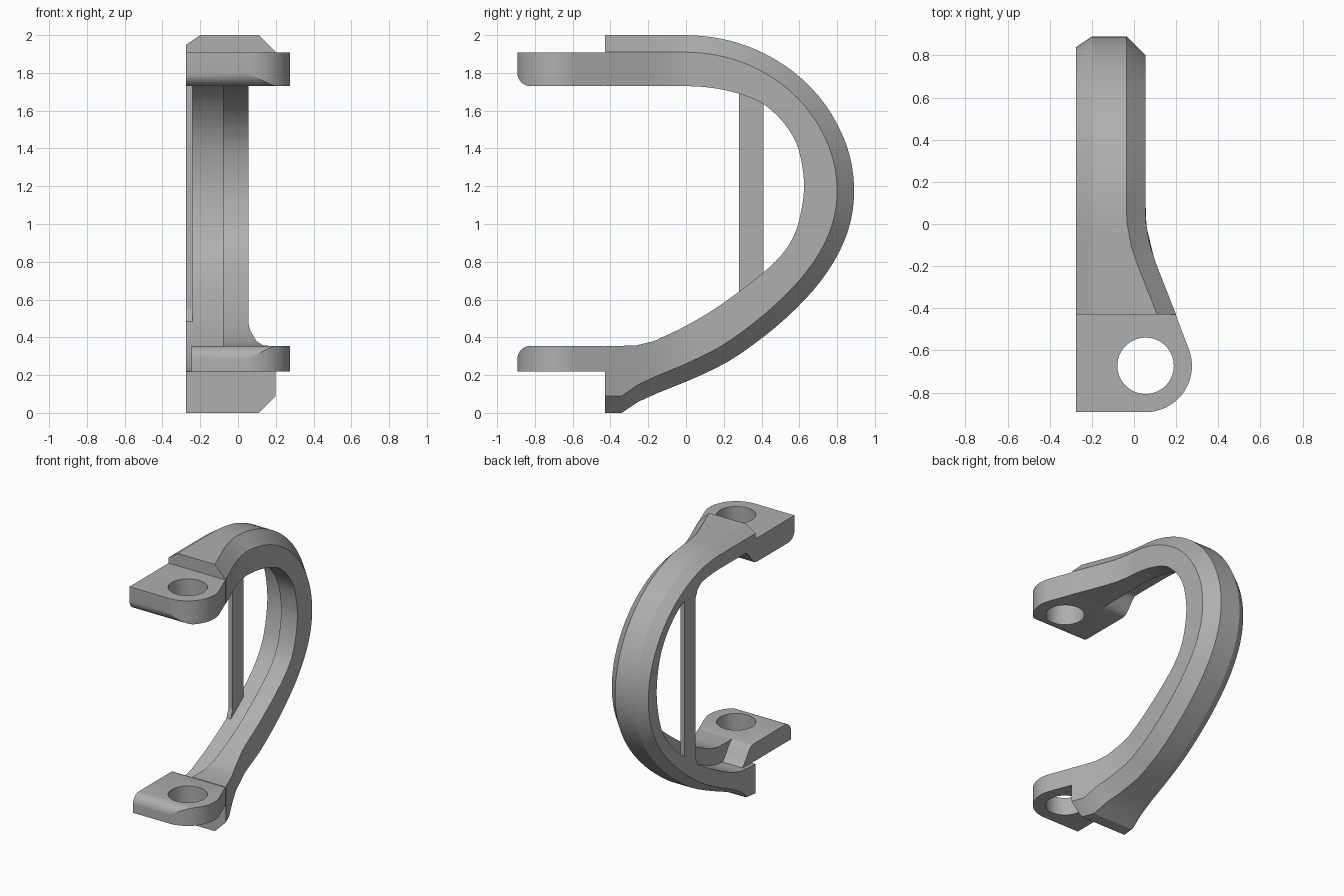
import bpy, bmesh, math
from mathutils import Vector

cube = bpy.data.objects.get("Cube")
if cube:
    bpy.data.objects.remove(cube, do_unlink=True)

grey = bpy.data.materials.new("plain grey")
grey.use_nodes = True
shade = (0.43, 0.43, 0.43, 1)
grey.diffuse_color = shade
grey.node_tree.nodes["Principled BSDF"].inputs["Base Color"].default_value = shade

LEFT = -0.275      # flat side of the whole part
EYE = (0.055, -0.673)


def loft(name, rings):
    """Skin a row of equal closed rings and cap both ends."""
    bm = bmesh.new()
    rows = [[bm.verts.new(p) for p in ring] for ring in rings]
    for a, b in zip(rows, rows[1:]):
        for i in range(len(a)):
            j = (i + 1) % len(a)
            bm.faces.new((a[i], a[j], b[j], b[i]))
    bm.faces.new(rows[0])
    bm.faces.new(rows[-1])
    bmesh.ops.recalc_face_normals(bm, faces=bm.faces)
    mesh = bpy.data.meshes.new(name)
    bm.to_mesh(mesh)
    bm.free()
    mesh.materials.append(grey)
    obj = bpy.data.objects.new(name, mesh)
    bpy.context.collection.objects.link(obj)
    return obj


def prism_x(name, profile, x0, x1):
    return loft(name, [[(x, y, z) for y, z in profile] for x in (x0, x1)])


def prism_z(name, plan, z0, z1):
    return loft(name, [[(x, y, z) for x, y in plan] for z in (z0, z1)])


def arc(cx, cy, r, start, end, steps):
    angles = [math.radians(start + (end - start) * i / steps) for i in range(steps + 1)]
    return [(cx + r * math.cos(a), cy + r * math.sin(a)) for a in angles]


def smooth(obj):
    bpy.ops.object.select_all(action='DESELECT')
    obj.select_set(True)
    bpy.context.view_layer.objects.active = obj
    bpy.ops.object.shade_smooth_by_angle(angle=math.radians(25))


def cut(obj, cutter, operation):
    mod = obj.modifiers.new(operation.lower(), 'BOOLEAN')
    mod.operation, mod.object, mod.solver = operation, cutter, 'EXACT'
    cutter.hide_render = True
    cutter.hide_set(True)


def right_edge(y):
    """The bow widens toward the tabs at its front ends."""
    if y > 0.06:
        return 0.055
    if y > -0.2:
        return 0.055 + 0.8 * (0.06 - y) ** 2
    return 0.109 + 0.395 * (-0.2 - y)


def spline(a, b, c, d, t):
    """Smooth point between b and c."""
    return 0.5 * (2 * b + (c - a) * t + (2 * a - 5 * b + 4 * c - d) * t * t
                  + (3 * b - a - 3 * c + d) * t ** 3)


# Curved bow: outer and inner (y, z) pairs from the upper end to the lower lip
stations = [Vector(s) for s in [
    (-.43, 2, -.43, 1.73), (-.2, 2, -.2, 1.73), (-.1, 2, -.1, 1.73),
    (0, 2, 0, 1.73), (.13, 1.99, .1, 1.725), (.27, 1.96, .2, 1.71),
    (.42, 1.9, .31, 1.68), (.57, 1.805, .41, 1.635),
    (.7, 1.68, .51, 1.545), (.8, 1.53, .583, 1.43),
    (.866, 1.365, .615, 1.31), (.89, 1.19, .625, 1.19),
    (.873, 1.02, .61, 1.07), (.815, .86, .575, .945),
    (.715, .7, .505, .835), (.58, .55, .4, .735),
    (.42, .41, .265, .63), (.22, .27, .12, .53), (0, .165, -.04, .44),
    (-.15, .105, -.17, .38), (-.25, .06, -.26, .358),
    (-.34, 0, -.34, .355), (-.43, 0, -.43, .355)]]

last = len(stations) - 1
path = []
for k, s in enumerate(stations):
    path.append((k, s))
    if 2 < k < last - 4:
        path += [(k + t, spline(*stations[k - 1:k + 3], t)) for t in (1 / 3, 2 / 3)]

rings = []
for k, s in path:
    outer, inner = Vector(s[:2]), Vector(s[2:])
    inward = (inner - outer).normalized()
    fade = min(1, (last - k) / 5)                  # left chamfer dies out at the lip
    thick = (inner - outer).length
    floor = thick - 0.135 + 0.02 * fade            # sunken channel on the left half
    section = [(LEFT + 0.075 * fade, 0), (None, 0), (None, 0.09), (None, thick),
               (-0.08, thick), (-0.08, floor), (LEFT, floor), (LEFT, 0.05 * fade + 0.001)]
    ring = []
    for n, (x, depth) in enumerate(section):
        y, z = outer + inward * depth
        if x is None:
            x = right_edge(y) - (0.09 if n == 1 else 0)
        ring.append((x, y, z))
    rings.append(ring)
smooth(loft("curved_bow", rings))


# Mounting tabs: side profile, trimmed to a rounded plan and bored through
def tab(name, left, flat, rounded, z_end):
    s = 1 if rounded > flat else -1
    front, big = -0.893, 0.07
    profile = [(front, flat)]
    profile += [(y, rounded + s * h) for y, h in
                arc(front + big, -big, big, 180, 90, 8)]
    # hollow blend from the tab down into the channel of the bow
    steps = 8
    for n in range(steps + 1):
        t = n / steps
        profile.append((-0.44 + 0.14 * t, rounded + (z_end - rounded) * t * t * (3 - 2 * t)))
    if abs(z_end - flat) > 0.01:
        profile.append((-0.3, flat))
    body = prism_x(name, profile, left, 0.4)
    plan = [(-0.5, -1), (EYE[0], -1)]
    plan += arc(*EYE, 0.22, -88, 21, 24)
    plan += [(0.198, -0.43), (0.14, -0.29), (-0.5, -0.29)]
    cut(body, prism_z(name + "_outline", plan, flat - 0.5, flat + 0.5), 'INTERSECT')
    hole = arc(*EYE, 0.134, 0, 350, 35)
    cut(body, prism_z(name + "_bore", hole, flat - 0.5, flat + 0.5), 'DIFFERENCE')
    smooth(body)


tab("upper_tab", LEFT, 1.907, 1.73, 1.85)
tab("lower_tab", -0.245, 0.22, 0.355, 0.22)

# Thin upright strut across the flat side, flared where it meets the bow
prism_x("strut", [(.2, .42), (.255, .48), (.28, .55), (.28, 1.73), (.255, 1.79),
                  (.2, 1.83), (.41, 1.8), (.41, .54)], LEFT, -0.24)
